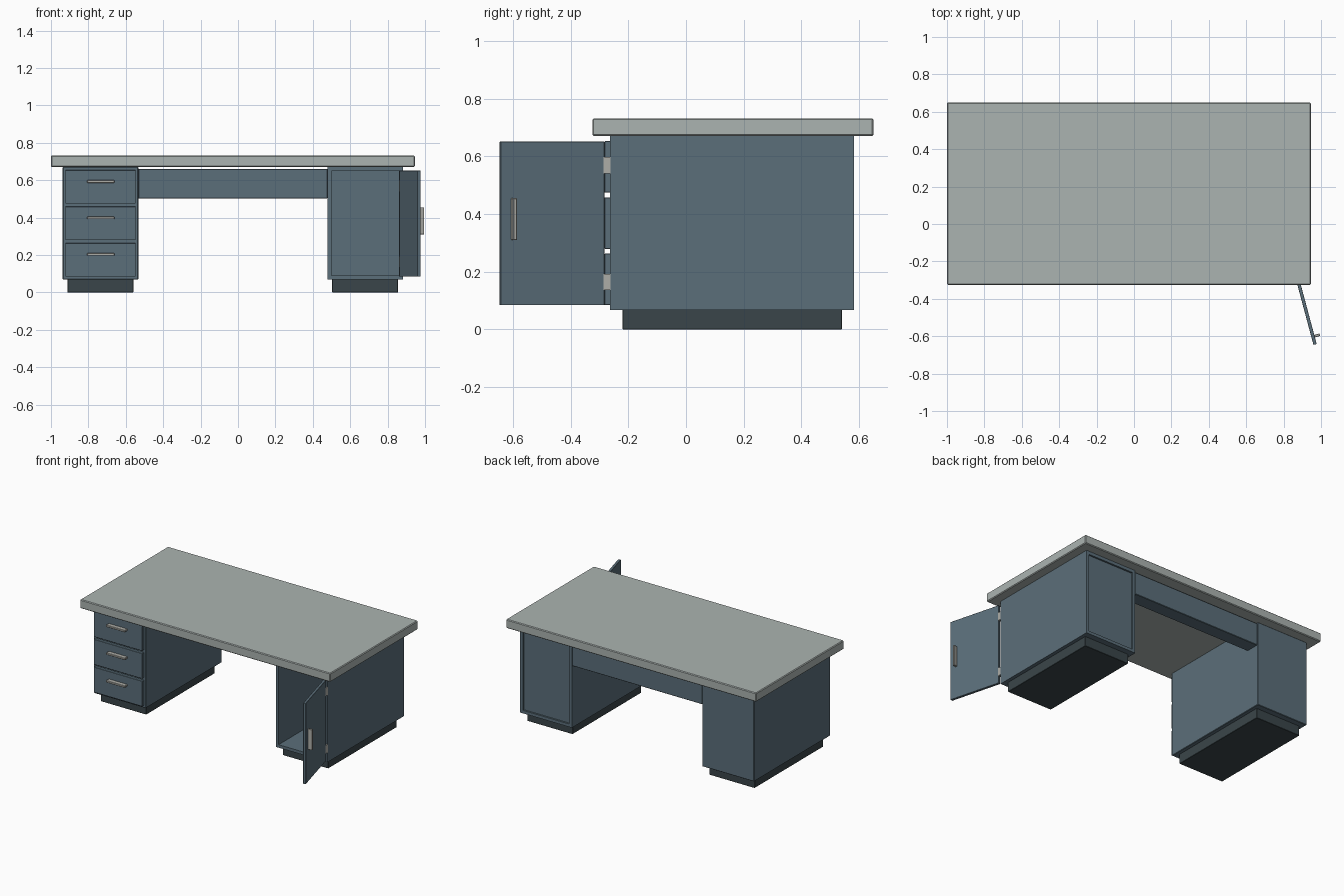
import bpy, bmesh, math
from mathutils import Matrix

if "Cube" in bpy.data.objects:
    bpy.data.objects.remove(bpy.data.objects["Cube"])


def material(name, color):
    m = bpy.data.materials.new(name)
    m.diffuse_color = (*color, 1)
    m.use_nodes = True
    m.node_tree.nodes["Principled BSDF"].inputs["Base Color"].default_value = m.diffuse_color
    return m


BLUE = material("blue grey steel", (0.105, 0.158, 0.195))
TOP = material("pale grey laminate", (0.41, 0.455, 0.44))
DARK = material("dark plinth", (0.042, 0.06, 0.068))
METAL = material("light metal", (0.42, 0.42, 0.39))


def box(name, x, y, z, mat, bevel=0.0, matrix=None):
    """Box from (min, max) ranges, with optional small edge bevel."""
    size = [r[1] - r[0] for r in (x, y, z)]
    mid = [(r[0] + r[1]) / 2 for r in (x, y, z)]
    bm = bmesh.new()
    bmesh.ops.create_cube(bm, size=1, matrix=Matrix.Translation(mid) @ Matrix.Diagonal((*size, 1)))
    if bevel:
        bmesh.ops.bevel(bm, geom=bm.edges[:], offset=bevel, segments=1, affect='EDGES')
    me = bpy.data.meshes.new(name)
    bm.to_mesh(me)
    bm.free()
    me.materials.append(mat)
    ob = bpy.data.objects.new(name, me)
    bpy.context.collection.objects.link(ob)
    if matrix:
        ob.matrix_world = matrix
    return ob


# Worktop
box("worktop", (-1, 0.945), (-0.325, 0.65), (0.67, 0.732), TOP, 0.005)

# Plinths under both pedestals
for side, x0 in (("left", -0.912), ("right", 0.503)):
    box(side + "_plinth", (x0, x0 + 0.353), (-0.22, 0.541), (0, 0.07), DARK, 0.002)

# Drawer pedestal with three fronts and pulls
FRONT, BACK = -0.263, 0.583
box("drawer_pedestal", (-0.937, -0.533), (FRONT, BACK), (0.068, 0.67), BLUE, 0.003)
for i in range(3):
    z = 0.084 + i * 0.195
    box(f"drawer_front_{i + 1}", (-0.923, -0.547), (-0.283, FRONT + 0.002), (z, z + 0.179), BLUE, 0.002)
    box(f"drawer_pull_{i + 1}", (-0.807, -0.661), (-0.313, -0.282), (z + 0.112, z + 0.126), METAL, 0.002)

# Open cupboard pedestal: walls, floor, ceiling and recessed back
L, R, T = 0.479, 0.881, 0.021
box("cupboard_left_wall", (L, L + T), (FRONT, BACK), (0.068, 0.67), BLUE)
box("cupboard_right_wall", (R - T, R), (FRONT, BACK), (0.068, 0.67), BLUE)
box("cupboard_floor", (L + T, R - T), (FRONT, BACK), (0.068, 0.089), BLUE)
box("cupboard_ceiling", (L + T, R - T), (FRONT, BACK), (0.648, 0.67), BLUE)
box("cupboard_back", (L + T, R - T), (BACK - 0.03, BACK - 0.012), (0.089, 0.648), BLUE)

# Modesty panel between the pedestals
box("modesty_panel", (-0.533, 0.479), (0.483, 0.581), (0.502, 0.66), BLUE, 0.003)

# Door swung open, built along local -y from its hinge edge
swing = Matrix.Translation((0.872, -0.285, 0)) @ Matrix.Rotation(math.radians(15), 4, 'Z')
box("cupboard_door", (-0.009, 0.009), (-0.372, 0), (0.084, 0.651), BLUE, 0.001, swing)
box("door_pull", (0.008, 0.038), (-0.335, -0.321), (0.31, 0.455), METAL, 0.002, swing)
for i, z in enumerate((0.136, 0.54)):
    box(f"door_hinge_{i + 1}", (0.862, 0.882), (-0.286, FRONT + 0.001), (z, z + 0.057), METAL)
